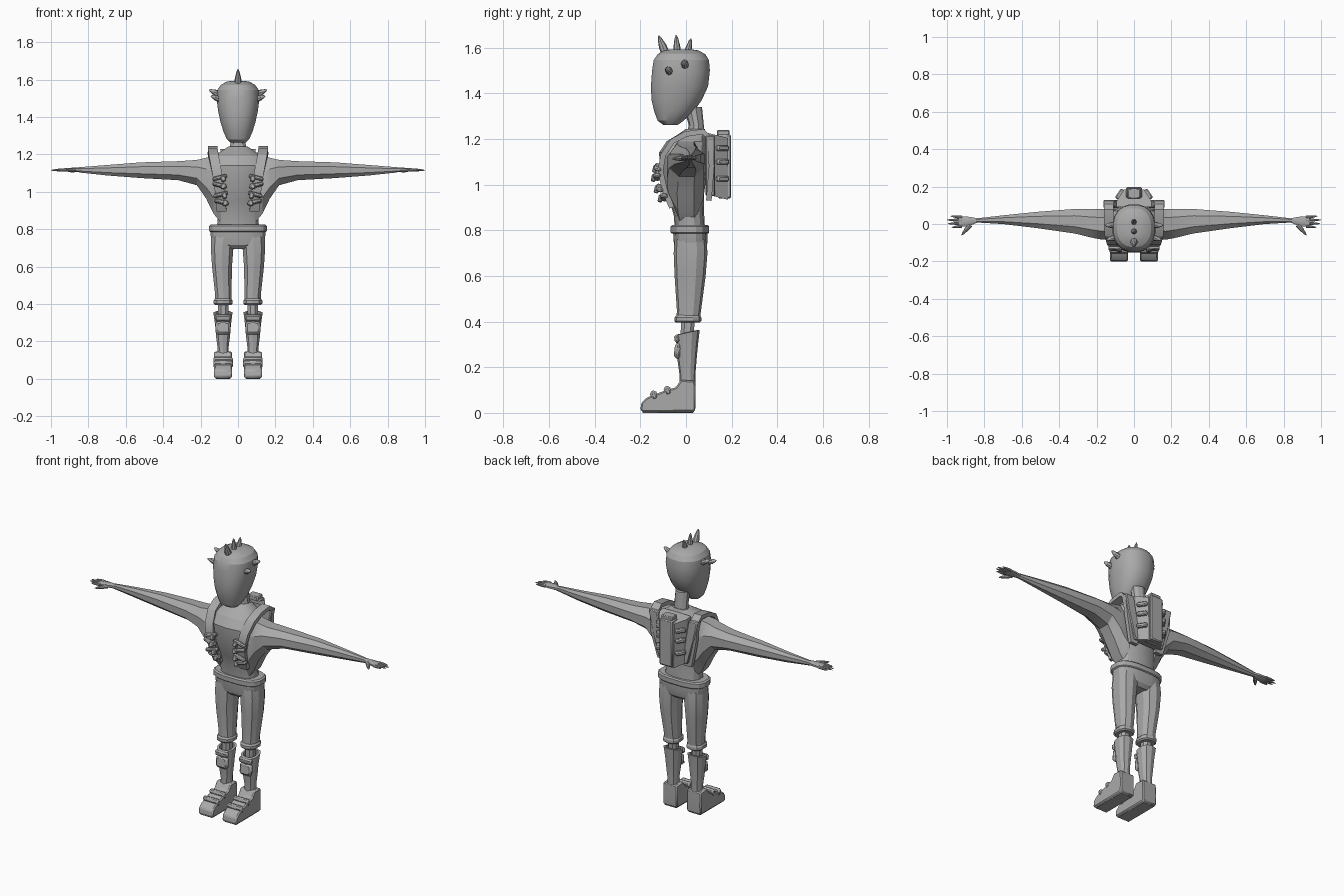
import bpy, bmesh, math
from mathutils import Vector, Matrix

grey = bpy.data.materials.new("plain grey")
grey.diffuse_color = (0.4, 0.4, 0.4, 1)


def finish(name, bm, mirror=False, bevel=0, angle=25):
    bmesh.ops.recalc_face_normals(bm, faces=bm.faces)
    me = bpy.data.meshes.new(name)
    bm.to_mesh(me)
    bm.free()
    me.materials.append(grey)
    me.shade_smooth()
    me.set_sharp_from_angle(angle=math.radians(angle))
    ob = bpy.data.objects.new(name, me)
    bpy.context.collection.objects.link(ob)
    if bevel:
        m = ob.modifiers.new("bevel", 'BEVEL')
        m.width, m.segments = bevel, 1
    if mirror:
        ob.modifiers.new("mirror", 'MIRROR')
    return ob


def skin(bm, rings):
    """Bridge a list of point rings and cap both ends."""
    vs = [[bm.verts.new(p) for p in r] for r in rings]
    n = len(vs[0])
    for a, b in zip(vs, vs[1:]):
        for i in range(n):
            j = (i + 1) % n
            bm.faces.new((a[i], a[j], b[j], b[i]))
    bm.faces.new(vs[0][::-1])
    bm.faces.new(vs[-1])


def loft(name, rings, axis='z', n=10, power=2.4, tilt=0, **kw):
    """Rings are (position, u min, u max, v min, v max) along an axis."""
    bm = bmesh.new()
    out = []
    for w, u0, u1, v0, v1 in rings:
        pts = []
        for i in range(n):
            t = 2 * math.pi * (i + 0.5) / n
            c, s = math.cos(t), math.sin(t)
            u = (u0 + u1) / 2 + (u1 - u0) / 2 * math.copysign(abs(c) ** (2 / power), c)
            v = (v0 + v1) / 2 + (v1 - v0) / 2 * math.copysign(abs(s) ** (2 / power), s)
            pts.append((u, v, w + tilt * v) if axis == 'z' else (w, u, v))
        out.append(pts)
    skin(bm, out)
    return finish(name, bm, **kw)


def spike(name, base, tip, r, **kw):
    """Tapered horn with a slight belly and a blunt end."""
    bm = bmesh.new()
    b, t = Vector(base), Vector(tip)
    q = (t - b).to_track_quat('Z', 'Y')
    rings = []
    for f, k in ((0, 1), (0.45, 0.85), (0.85, 0.45), (1, 0.12)):
        rings.append([b.lerp(t, f) + q @ Vector((r * k * math.cos(a), r * k * math.sin(a), 0))
                      for a in (math.tau * i / 8 for i in range(8))])
    skin(bm, rings)
    return finish(name, bm, angle=40, **kw)


def box(name, centre, size, rot=(0, 0, 0), **kw):
    bm = bmesh.new()
    m = Matrix.Translation(centre)
    for a, ax in zip(rot, 'XYZ'):
        m = m @ Matrix.Rotation(math.radians(a), 4, ax)
    bmesh.ops.create_cube(bm, size=1, matrix=m @ Matrix.Diagonal((*size, 1)))
    return finish(name, bm, **kw)


def sym(rows):
    """Rings symmetric in x from (z, half width, y min, y max)."""
    return [(z, -x, x, a, b) for z, x, a, b in rows]


# Head and neck
loft("head", sym([(1.262, .042, -.10, -.035), (1.28, .06, -.125, -.01), (1.32, .078, -.14, .035),
                  (1.37, .094, -.152, .07), (1.43, .107, -.155, .098), (1.50, .116, -.15, .106),
                  (1.545, .111, -.143, .102), (1.572, .092, -.125, .085),
                  (1.588, .062, -.095, .055), (1.593, .03, -.06, .02)]), n=20, power=2.3)
loft("neck", sym([(1.18, .06, .0, .085), (1.225, .05, .005, .08),
                  (1.26, .042, .012, .078), (1.34, .042, -.01, .07)]), n=10, power=2)

# Horns along the crown and on the temples
for y, ty, tz, r in ((-.088, -.12, 1.652, .02), (-.038, -.043, 1.655, .017), (.005, .022, 1.64, .016)):
    spike("crown_horn", (0, y, 1.57), (0, ty, tz), r)
spike("front_temple_horn", (.10, -.072, 1.495), (.145, -.085, 1.512), .017, mirror=True)
spike("rear_temple_horn", (.10, -.004, 1.52), (.154, -.008, 1.545), .018, mirror=True)

# Torso
loft("torso", sym([(.78, .115, -.05, .085), (.86, .112, -.052, .08), (.95, .12, -.078, .078),
                   (1.04, .138, -.112, .09), (1.14, .145, -.118, .10), (1.19, .13, -.085, .098),
                   (1.22, .085, -.035, .09), (1.243, .05, -.002, .082)]), n=14, power=2.6)

# Arms flare from the ribs and taper to the wrist
loft("arm", [(.09, -.07, .08, .82, 1.21), (.13, -.085, .085, .87, 1.20), (.17, -.09, .085, .955, 1.19),
             (.22, -.08, .085, 1.03, 1.175), (.32, -.055, .085, 1.058, 1.167),
             (.52, -.025, .068, 1.07, 1.16), (.70, -.002, .048, 1.085, 1.145),
             (.85, .008, .03, 1.102, 1.132)], axis='x', n=8, power=2.2, mirror=True)

# Hands with four fingers and a thumb
loft("palm", [(.84, .006, .032, 1.104, 1.131), (.88, -.012, .04, 1.105, 1.13),
              (.935, -.018, .045, 1.109, 1.125)], axis='x', n=8, mirror=True)
for y, ty, x in ((.036, .042, .98), (.02, .022, 1.0), (.004, .002, .995), (-.012, -.018, .975)):
    spike("finger", (.92, y, 1.117), (x, ty, 1.115), .009, mirror=True)
spike("thumb", (.875, -.004, 1.117), (.922, -.06, 1.113), .013, mirror=True)

# Trousers
loft("waistband", sym([(.785, .15, -.062, .098), (.79, .157, -.068, .102),
                       (.817, .157, -.068, .102), (.824, .148, -.06, .095)]), n=16, power=2.8)
loft("hips", sym([(.695, .07, -.03, .07), (.715, .135, -.048, .088),
                  (.75, .147, -.055, .096), (.80, .15, -.058, .096)]), n=16, power=2.8)
loft("trouser_leg", [(.405, .033, .125, -.042, .06), (.45, .033, .124, -.04, .066),
                     (.60, .03, .141, -.05, .086), (.70, .022, .148, -.054, .094),
                     (.76, .008, .146, -.05, .09)], n=10, mirror=True)
loft("trouser_cuff", [(.395, .034, .124, -.044, .06), (.402, .026, .132, -.05, .067),
                      (.418, .026, .132, -.05, .067), (.428, .034, .124, -.042, .062)],
     n=10, mirror=True)

# Shins and boots
loft("shin", [(.30, .05, .108, -.025, .035), (.42, .05, .108, -.025, .04)], n=8, mirror=True)
loft("boot_shaft", [(.09, .048, .113, -.03, .04), (.17, .049, .111, -.028, .042),
                    (.23, .041, .119, -.036, .047), (.29, .036, .124, -.041, .053),
                    (.35, .028, .133, -.045, .06), (.352, .04, .12, -.034, .048),
                    (.325, .042, .118, -.03, .046)], n=10, tilt=.22, mirror=True)
bm = bmesh.new()
side = ((.04, .006), (.042, .06), (.04, .14), (-.022, .145), (-.045, .112), (-.10, .095),
        (-.17, .068), (-.196, .045), (-.2, .012), (-.19, .004))
skin(bm, [[(x, y, z) for y, z in side] for x in (.032, .128)])
finish("boot_foot", bm, mirror=True, bevel=.012, angle=30)
box("boot_sole", (.08, -.078, .006), (.084, .226, .012), mirror=True, bevel=.004)
for y, z, a in ((-.14, .085, 22), (-.08, .105, 20)):
    box("foot_strap", (.08, y, z - .008), (.104, .03, .042), rot=(a, 0, 0), mirror=True, bevel=.01)
box("shin_pad", (.08, -.036, .272), (.08, .03, .07), rot=(-6, 0, 0), mirror=True, bevel=.012)
box("boot_top_flap", (.08, -.04, .325), (.085, .022, .035), rot=(8, 0, 0), mirror=True, bevel=.008)

# Shoulder straps as a ribbon over each shoulder
path = ((.088, .10, .93), (.125, .112, 1.08), (.135, .108, 1.20), (.135, .075, 1.232), (.135, 0, 1.222),
        (.13, -.06, 1.19), (.118, -.1, 1.13), (.105, -.112, 1.06), (.093, -.092, .97), (.088, -.062, .90))
bm = bmesh.new()
rings = []
for i, (x, y, z) in enumerate(path):
    a, b = path[max(i - 1, 0)], path[min(i + 1, len(path) - 1)]
    d = Vector((0, b[1] - a[1], b[2] - a[2])).normalized()
    nrm = Vector((0, d.z, -d.y)) * -.012
    p = Vector((x, y, z))
    w = Vector((.026, 0, 0))
    rings.append([p - w - nrm, p + w - nrm, p + w + nrm, p - w + nrm])
skin(bm, rings)
finish("shoulder_strap", bm, mirror=True)

# Chest clasps hanging on the straps
for x, y, z, a in ((.098, -.122, 1.075, 14), (.098, -.128, 1.035, -14),
                   (.092, -.115, .985, 14), (.088, -.098, .945, -14)):
    box("chest_clasp", (x, y, z), (.078, .032, .02), rot=(-12, a, 0), mirror=True, bevel=.006)
    box("clasp_tongue", (x - .02, y - .014, z - .006), (.024, .02, .03), rot=(-12, a, 0),
        mirror=True, bevel=.004)

# Backpack body, wedge shaped in plan, with its raised spine
bm = bmesh.new()
plan = ((-.095, .09), (.095, .09), (.092, .125), (.052, .185), (-.052, .185), (-.092, .125))
skin(bm, [[(x * k, y, z + (.1 - y) * .25) for x, y in plan] for z, k in ((.955, .88), (1.225, 1))])
finish("backpack_body", bm)
box("backpack_spine", (0, .168, 1.08), (.085, .06, .28), bevel=.006)
box("backpack_handle", (0, .163, 1.222), (.07, .055, .036), bevel=.005)
for z in (1.16, 1.10, 1.025):
    box("backpack_buckle", (.076, .16, z), (.06, .024, .024), rot=(0, 0, -56), mirror=True, bevel=.006)

# Tapering wing panels beside the pack
bm = bmesh.new()
skin(bm, [[(a, .085, z), (b, .085, z), (b, .128, z), (a, .128, z)]
          for z, a, b in ((.95, .06, .098), (1.10, .085, .14), (1.215, .105, .165))])
finish("backpack_wing", bm, mirror=True, bevel=.005)
